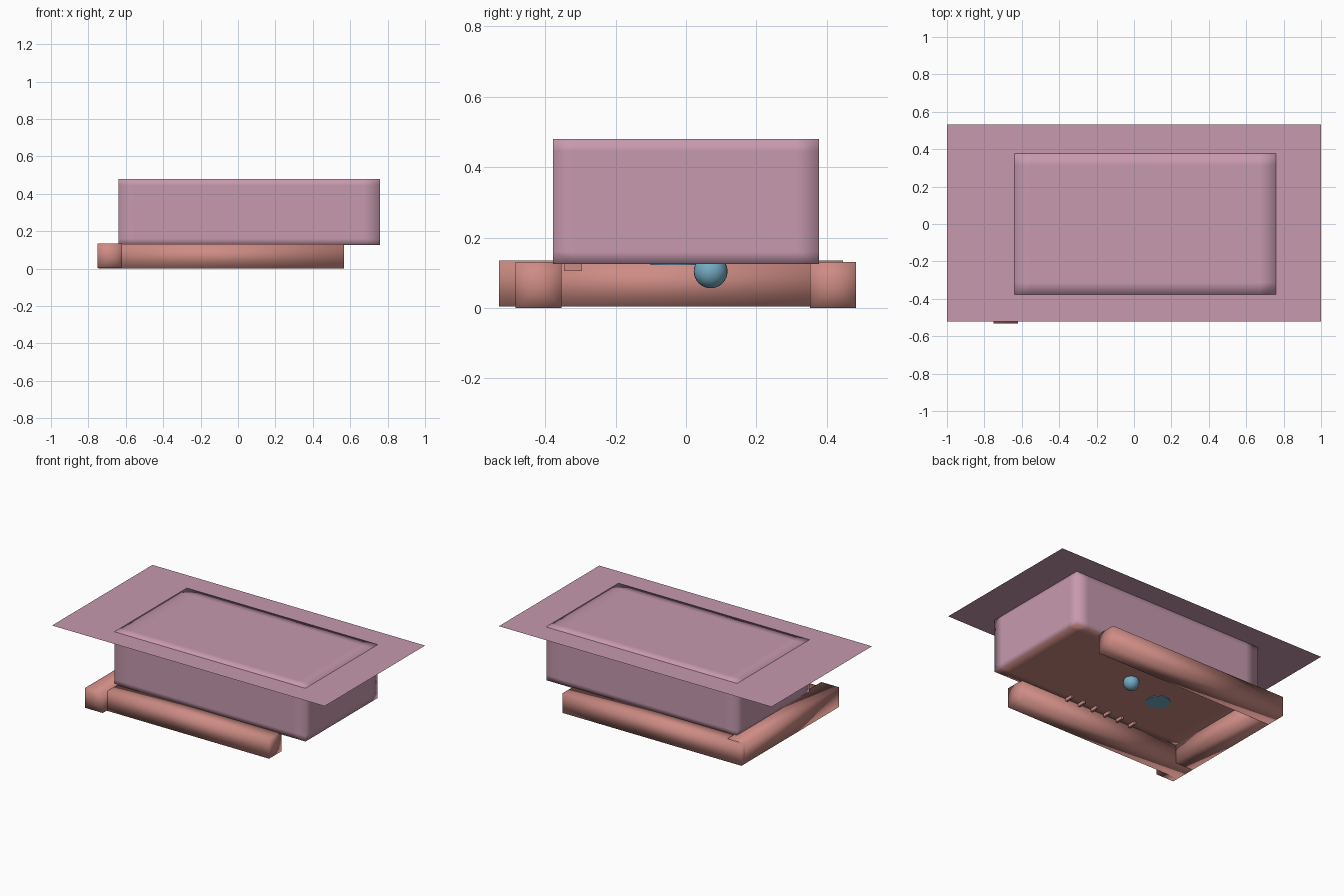
import bpy, bmesh, math
from mathutils import Vector

if "Cube" in bpy.data.objects:
    bpy.data.objects.remove(bpy.data.objects["Cube"])


def material(name, rgb):
    m = bpy.data.materials.new(name)
    m.diffuse_color = (*rgb, 1)
    m.use_nodes = True
    m.node_tree.nodes["Principled BSDF"].inputs["Base Color"].default_value = m.diffuse_color
    return m


PINK = material("dusty_pink", (0.57, 0.32, 0.42))
SALMON = material("salmon", (0.61, 0.26, 0.23))
BLUE = material("soft_blue", (0.18, 0.41, 0.55))


def make(name, bm, mats, smooth=True):
    bmesh.ops.recalc_face_normals(bm, faces=bm.faces)
    for f in bm.faces:
        f.smooth = smooth
    me = bpy.data.meshes.new(name)
    bm.to_mesh(me)
    bm.free()
    for m in mats:
        me.materials.append(m)
    ob = bpy.data.objects.new(name, me)
    bpy.context.collection.objects.link(ob)
    return ob


def box_bmesh(lo, hi):
    bm = bmesh.new()
    bmesh.ops.create_cube(bm, size=1)
    lo, hi = Vector(lo), Vector(hi)
    for v in bm.verts:
        v.co = Vector([(lo[i] + hi[i]) / 2 + v.co[i] * (hi[i] - lo[i]) for i in range(3)])
    return bm


# Wide thin top sheet
bm = bmesh.new()
bm.faces.new([bm.verts.new(p) for p in
              [(-1, -0.52, 0.478), (1, -0.52, 0.478), (1, 0.532, 0.478), (-1, 0.532, 0.478)]])
make("top_sheet", bm, [PINK], False)

# Main body: square-edged box with support loops, smooth shaded
lo, hi, inset = (-0.64, -0.378, 0.125), (0.76, 0.378, 0.48), (0.09, 0.065, 0.035)
bm = box_bmesh(lo, hi)
for i in range(3):
    n = Vector([float(i == k) for k in range(3)])
    for pos in (lo[i] + inset[i], hi[i] - inset[i]):
        bmesh.ops.bisect_plane(bm, geom=bm.verts[:] + bm.edges[:] + bm.faces[:],
                               plane_co=n * pos, plane_no=n)
for f in bm.faces:
    if f.calc_center_median().z < 0.126:
        f.material_index = 1      # underside
make("body", bm, [PINK, SALMON])


# Frame bars: smooth square bars with fanned ends
def bar(name, lo, hi, axis):
    bm = box_bmesh(lo, hi)
    bm.normal_update()
    bmesh.ops.poke(bm, faces=[f for f in bm.faces if abs(f.normal[axis]) > 0.9])
    make(name, bm, [SALMON])


bar("front_bar", (-0.745, -0.484, 0.0), (0.567, -0.354, 0.131), 0)
bar("back_bar", (-0.745, 0.352, 0.0), (0.567, 0.483, 0.131), 0)
bar("side_bar", (-0.75, -0.532, 0.004), (-0.62, 0.446, 0.135), 1)

# Row of small ribs on the underside
for i in range(6):
    x = 0.23 - 0.097 * i
    make(f"rib_{i + 1}", box_bmesh((x - 0.007, -0.347, 0.105), (x + 0.007, -0.295, 0.127)),
         [SALMON], False)

# Round knob
bm = bmesh.new()
bmesh.ops.create_uvsphere(bm, u_segments=24, v_segments=16, radius=0.048)
bmesh.ops.translate(bm, verts=bm.verts, vec=(0.08, 0.07, 0.104))
make("knob", bm, [BLUE])

# Flat disc
bm = bmesh.new()
bmesh.ops.create_cone(bm, cap_ends=True, segments=32, radius1=0.073, radius2=0.073, depth=0.004)
bmesh.ops.translate(bm, verts=bm.verts, vec=(-0.21, -0.028, 0.1235))
make("disc", bm, [BLUE], False)
